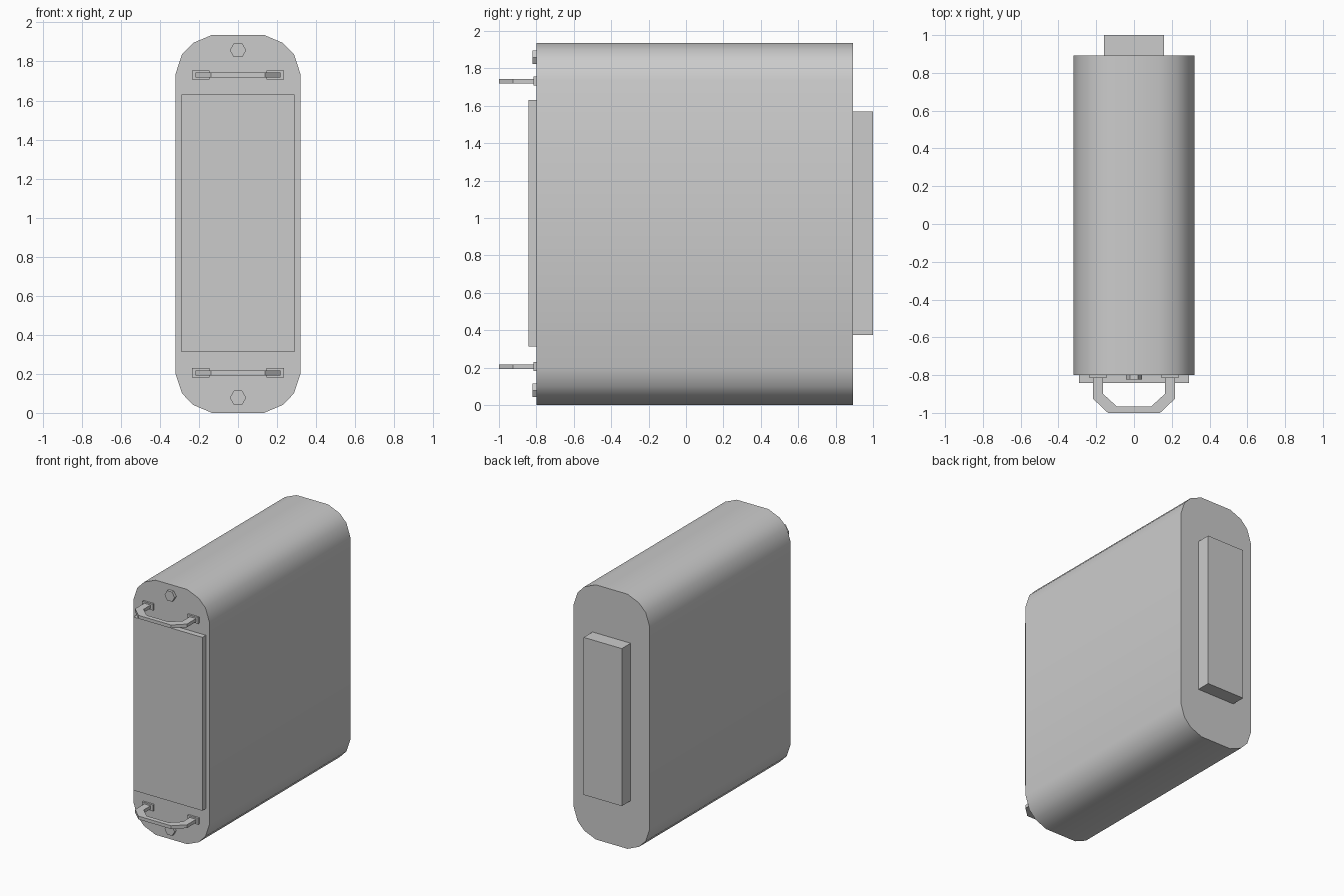
import bpy, bmesh, math
from mathutils import Vector

cube = bpy.data.objects.get("Cube")
if cube:
    bpy.data.objects.remove(cube, do_unlink=True)

grey = bpy.data.materials.new("plain_grey")
grey.use_nodes = True
grey.diffuse_color = (0.6, 0.6, 0.6, 1)
grey.node_tree.nodes["Principled BSDF"].inputs["Base Color"].default_value = (0.6, 0.6, 0.6, 1)

MID = 0.968  # mid height of the case


def prism(name, outline, offset, smooth=False):
    """Extrude a closed outline of 3D points by an offset."""
    bm = bmesh.new()
    face = bm.faces.new([bm.verts.new(p) for p in outline])
    ext = bmesh.ops.extrude_face_region(bm, geom=[face], use_keep_orig=True)
    moved = [g for g in ext["geom"] if isinstance(g, bmesh.types.BMVert)]
    bmesh.ops.translate(bm, verts=moved, vec=Vector(offset))
    bmesh.ops.recalc_face_normals(bm, faces=bm.faces)
    mesh = bpy.data.meshes.new(name)
    bm.to_mesh(mesh)
    bm.free()
    mesh.materials.append(grey)
    obj = bpy.data.objects.new(name, mesh)
    bpy.context.collection.objects.link(obj)
    if smooth:
        bpy.ops.object.select_all(action='DESELECT')
        obj.select_set(True)
        bpy.context.view_layer.objects.active = obj
        bpy.ops.object.shade_smooth_by_angle(angle=math.radians(40))
    return obj


def box(name, x0, x1, y0, y1, z0, z1):
    outline = [(x0, y0, z0), (x1, y0, z0), (x1, y0, z1), (x0, y0, z1)]
    return prism(name, outline, (0, y1 - y0, 0))


# Case: rounded upright slab
corner = [(0.32, 0.768), (0.287, 0.868), (0.23, 0.927), (0.133, MID)]
half = corner + [(-x, z) for x, z in reversed(corner)]
ring = half + [(-x, -z) for x, z in half]
prism("case", [(x, -0.8, MID + z) for x, z in ring], (0, 1.693, 0), smooth=True)

# Front cover and rear connector block
box("front_cover", -0.29, 0.29, -0.842, -0.8, 0.312, 1.63)
box("rear_block", -0.16, 0.16, 0.893, 1.0, 0.373, 1.57)

# Handles, their mounting pads, and bolts at both ends
outer = [(0.218, -0.8), (0.218, -0.924), (0.138, -1.0)]
inner = [(0.092, -0.965), (0.165, -0.898), (0.165, -0.8)]
bow = outer + [(-x, y) for x, y in reversed(outer)]
bow += [(-x, y) for x, y in reversed(inner)] + inner
for end, sign in (("upper", 1), ("lower", -1)):
    z = MID + sign * 0.763
    prism(end + "_handle", [(x, y, z - 0.0125) for x, y in bow], (0, 0, 0.025))
    for side, x in (("left", 0.19), ("right", -0.19)):
        box(f"{end}_{side}_pad", x - 0.045, x + 0.045, -0.815, -0.8, z - 0.024, z + 0.024)
    zb = MID + sign * 0.89
    hexagon = [(0.042 * math.cos(i * math.pi / 3), -0.822, zb + 0.042 * math.sin(i * math.pi / 3))
               for i in range(6)]
    prism(end + "_bolt", hexagon, (0, 0.022, 0))
